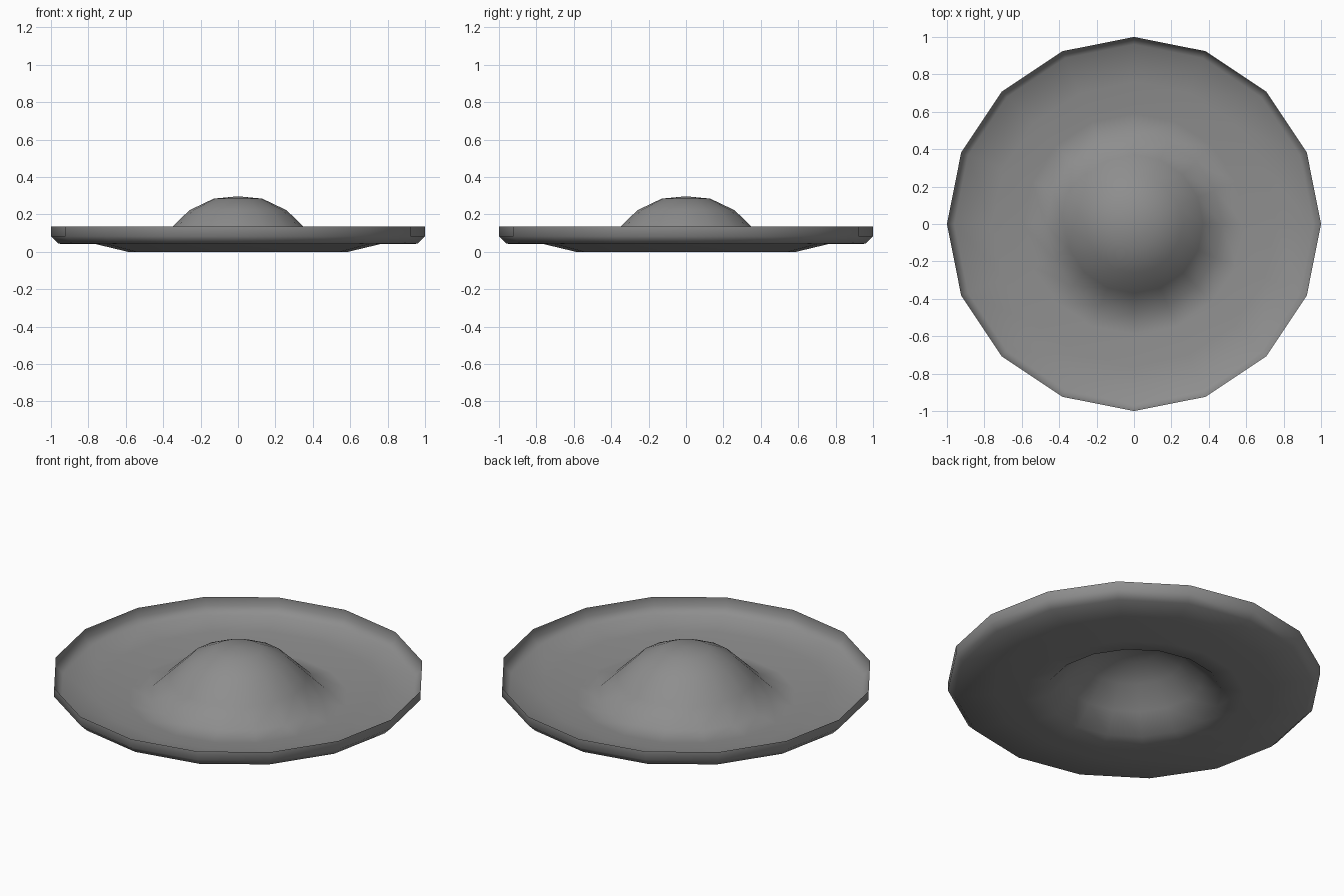
import bpy, bmesh, math

if "Cube" in bpy.data.objects:
    bpy.data.objects.remove(bpy.data.objects["Cube"])

# Shared grey material
grey = bpy.data.materials.new("mid_grey")
grey.diffuse_color = (0.27, 0.27, 0.27, 1)
grey.use_nodes = True
grey.node_tree.nodes["Principled BSDF"].inputs["Base Color"].default_value = grey.diffuse_color

SIDES = 16
# (radius, height) from the rim lip inward to the crown
PROFILE = [(1.0, 0.134), (1.0, 0.083), (0.96, 0.043), (0.76, 0.041),
           (0.59, 0.0), (0.47, 0.018), (0.37, 0.115), (0.26, 0.222),
           (0.13, 0.284)]
APEX = 0.297


def spin_sheet(name, profile, apex):
    """Single-sheet surface of revolution closed by a fan at the apex."""
    bm = bmesh.new()
    rings = []
    for r, z in profile:
        rings.append([bm.verts.new((r * math.cos(2 * math.pi * i / SIDES),
                                    r * math.sin(2 * math.pi * i / SIDES), z))
                      for i in range(SIDES)])
    for a, b in zip(rings, rings[1:]):
        for i in range(SIDES):
            j = (i + 1) % SIDES
            bm.faces.new((a[i], a[j], b[j], b[i]))
    top = bm.verts.new((0, 0, apex))
    for i in range(SIDES):
        bm.faces.new((rings[-1][i], rings[-1][(i + 1) % SIDES], top))
    for f in bm.faces:
        f.smooth = True
    mesh = bpy.data.meshes.new(name)
    bm.to_mesh(mesh)
    bm.free()
    mesh.materials.append(grey)
    obj = bpy.data.objects.new(name, mesh)
    bpy.context.collection.objects.link(obj)
    return obj


# Shallow dish with upturned rim and domed centre
spin_sheet("domed_dish", PROFILE, APEX)
